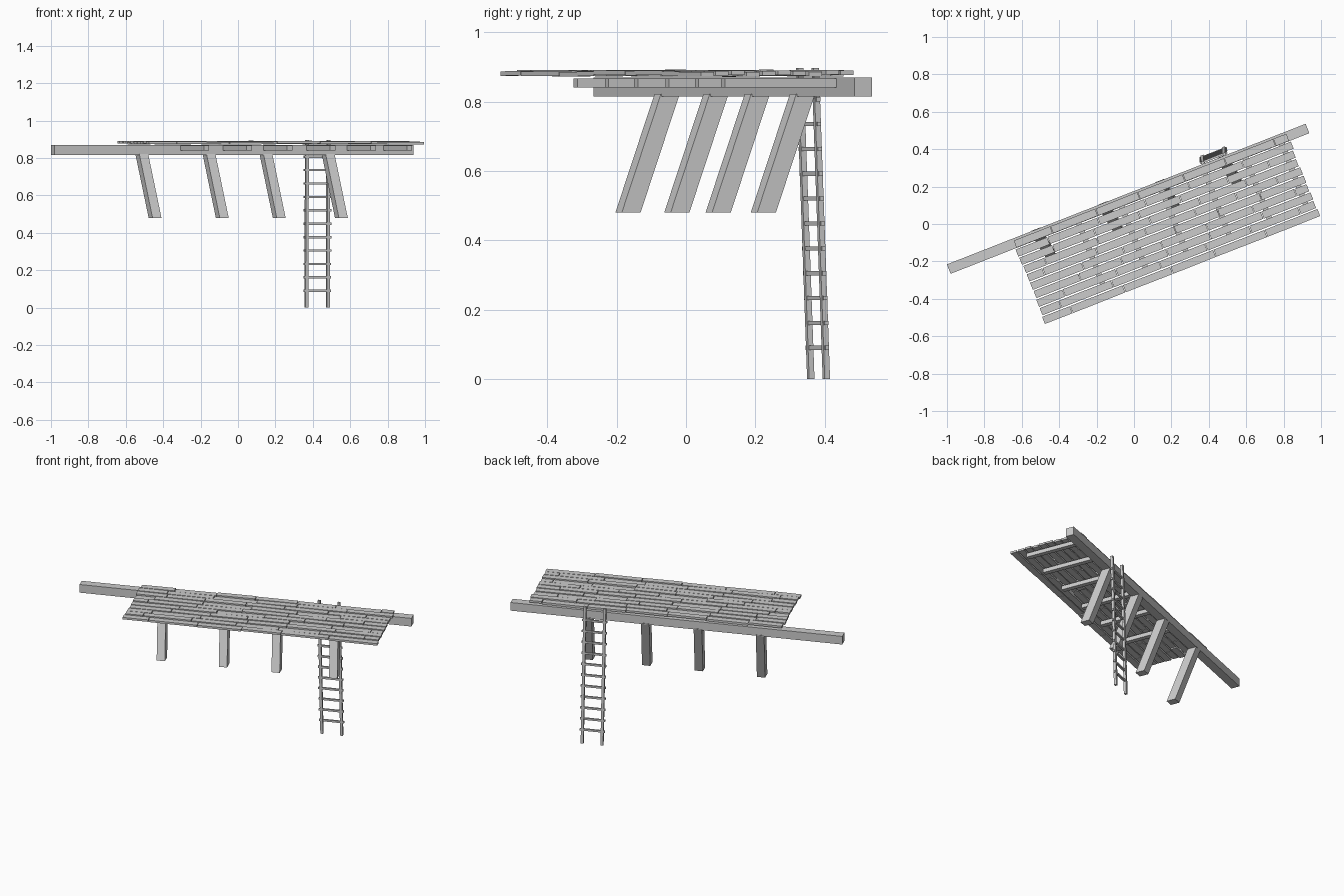
import bpy, bmesh, random
from math import radians
from mathutils import Matrix, Vector

if "Cube" in bpy.data.objects:
    bpy.data.objects.remove(bpy.data.objects["Cube"])

random.seed(4)
# Everything is laid out along the main beam (u), across it (v) and up (z), then turned
TURN = Matrix.Rotation(radians(21.4), 4, 'Z')


def finish(bm, name):
    bmesh.ops.recalc_face_normals(bm, faces=bm.faces)
    me = bpy.data.meshes.new(name)
    bm.to_mesh(me)
    bm.free()
    ob = bpy.data.objects.new(name, me)
    ob.matrix_world = TURN
    bpy.context.collection.objects.link(ob)
    return ob


def add_box(bm, centre, size, rot=None):
    m = Matrix.Translation(centre) @ (rot or Matrix()) @ Matrix.Diagonal((*size, 1))
    bmesh.ops.create_cube(bm, size=1, matrix=m)


def box(name, centre, size):
    bm = bmesh.new()
    add_box(bm, centre, size)
    return finish(bm, name)


def slanted_bar(name, bottom, top, su, sv):
    """Bar with level ends, sheared between two points."""
    bm = bmesh.new()
    rings = []
    for p in (bottom, top):
        rings.append([bm.verts.new(Vector(p) + Vector((a * su / 2, b * sv / 2, 0)))
                      for a, b in ((-1, -1), (1, -1), (1, 1), (-1, 1))])
    lo, hi = rings
    bm.faces.new(lo)
    bm.faces.new(hi)
    for i in range(4):
        j = (i + 1) % 4
        bm.faces.new((lo[i], lo[j], hi[j], hi[i]))
    return finish(bm, name)


# Long main beam at the back edge
box("main_beam", (0.02, 0.137, 0.842), (2.06, 0.054, 0.054))

# Slanted struts holding the beam
for i, u in enumerate((-0.499, -0.113, 0.214, 0.571)):
    slanted_bar(f"strut_{i + 1}", (u + 0.025, 0.006, 0.48), (u, 0.137, 0.822), 0.051, 0.058)

# Joists under the deck, running out from the beam
for i, u in enumerate((-0.273, -0.027, 0.205, 0.452, 0.684, 0.893)):
    box(f"joist_{i + 1}", (u, -0.06, 0.8535), (0.03, 0.35, 0.026))

# Deck: ten rows of staggered, slightly uneven planks
ROWS, V0, V1, U0, U1 = 10, -0.328, 0.156, -0.643, 0.945
pitch = (V1 - V0) / ROWS
for r in range(ROWS):
    bm = bmesh.new()
    v = V0 + (r + 0.5) * pitch
    u = U0 + random.uniform(0, 0.012)
    end = U1 - random.uniform(0, 0.012)
    length = random.uniform(0.07, 0.3)
    while u < end - 0.01:
        stop = min(u + length, end)
        if end - stop < 0.06:
            stop = end
        tilt = Matrix.Rotation(random.uniform(-0.006, 0.006), 4, 'Z') \
            @ Matrix.Rotation(random.uniform(-0.008, 0.008), 4, 'Y')
        add_box(bm, ((u + stop) / 2, v, 0.879 + random.uniform(0, 0.006)),
                (stop - u - 0.003, pitch - 0.008, 0.013), tilt)
        u = stop
        length = random.uniform(0.23, 0.31)
    finish(bm, f"deck_row_{r + 1}")

# Ladder leaning on the back of the beam
LU, LV0, LV1, LTOP = 0.534, 0.2015, 0.171, 0.897
for side, s in (("left", -1), ("right", 1)):
    u = LU + s * 0.0615
    slanted_bar(f"ladder_rail_{side}", (u, LV0, 0), (u - 0.01, LV1, LTOP), 0.0165, 0.0165)
for i in range(11):
    z = 0.09 + 0.0717 * i
    t = z / LTOP
    box(f"ladder_rung_{i + 1}", (LU - 0.01 * t, LV0 + (LV1 - LV0) * t, z),
        (0.155, 0.012, 0.012))
